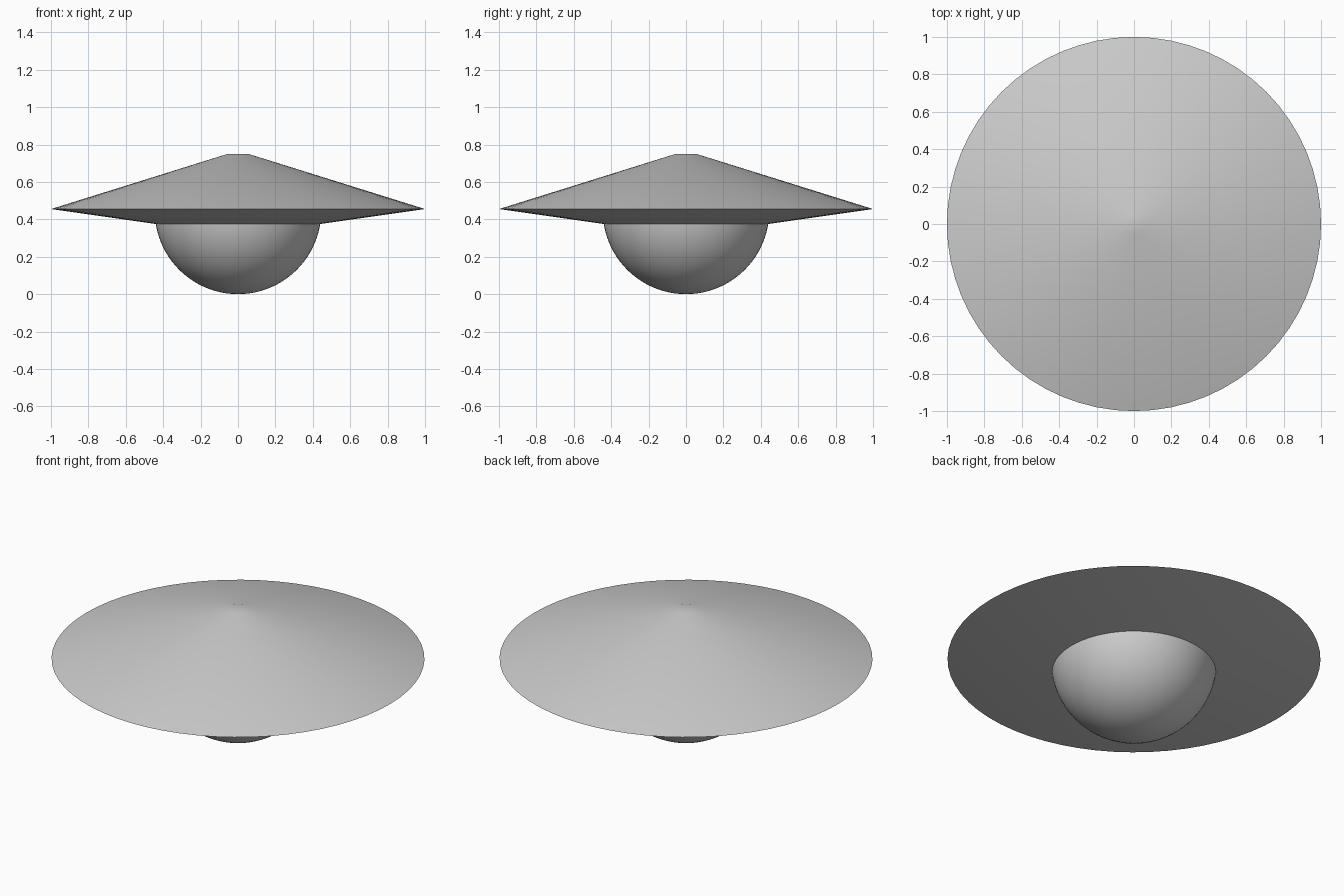
import bpy
import bmesh
from math import cos, sin, pi, radians

cube = bpy.data.objects.get("Cube")
if cube:
    bpy.data.objects.remove(cube, do_unlink=True)

# One plain grey for the whole body
grey = bpy.data.materials.new("plain grey")
grey.use_nodes = True
colour = (0.6, 0.6, 0.6, 1)
grey.diffuse_color = colour
grey.node_tree.nodes["Principled BSDF"].inputs["Base Color"].default_value = colour


def lathe(name, profile, segments, sharp_angle):
    """Spin (radius, height) points around z; open ends are capped."""
    bm = bmesh.new()
    rings = []
    for r, z in profile:
        if r == 0:
            rings.append([bm.verts.new((0, 0, z))] * segments)
        else:
            rings.append([bm.verts.new((r * cos(2 * pi * i / segments),
                                        r * sin(2 * pi * i / segments), z))
                          for i in range(segments)])
    for low, high in zip(rings, rings[1:]):
        for i in range(segments):
            j = (i + 1) % segments
            bm.faces.new(dict.fromkeys((low[i], low[j], high[j], high[i])))
    bmesh.ops.recalc_face_normals(bm, faces=bm.faces)
    mesh = bpy.data.meshes.new(name)
    bm.to_mesh(mesh)
    bm.free()
    mesh.materials.append(grey)
    obj = bpy.data.objects.new(name, mesh)
    bpy.context.collection.objects.link(obj)
    bpy.ops.object.select_all(action='DESELECT')
    obj.select_set(True)
    bpy.context.view_layer.objects.active = obj
    bpy.ops.object.shade_smooth_by_angle(angle=radians(sharp_angle))
    return obj


# Wide disc: shallow cone with a small flat tip above, tapered underside
lathe("saucer_disc", [(0, 0.375), (0.44, 0.375), (1, 0.455),
                      (0.055, 0.75), (0, 0.75)], 64, 30)

# Round belly, cut off just inside the disc
R = 0.445
lathe("belly_dome", [(0 if k == 0 else R * sin(k * pi / 48), R - R * cos(k * pi / 48))
                     for k in range(24)], 64, 30)
